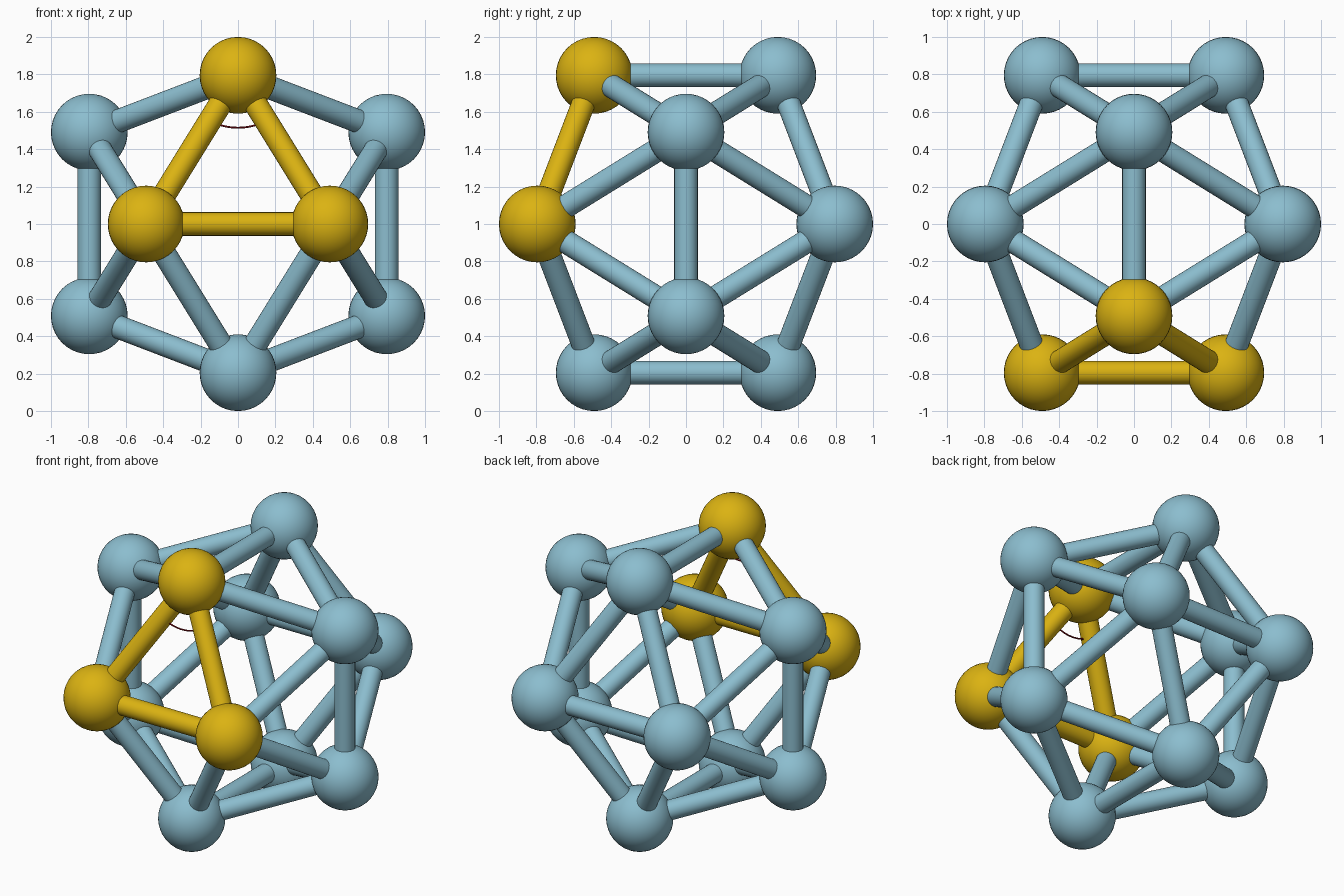
import bpy, math
from mathutils import Vector

if "Cube" in bpy.data.objects:
    bpy.data.objects.remove(bpy.data.objects["Cube"])

A, B = 0.491, 0.795          # golden-ratio half sides of the icosahedron
BALL_R, ROD_R = 0.205, 0.063
CENTRE = Vector((0, 0, 1))


def material(name, rgb):
    m = bpy.data.materials.new(name)
    m.diffuse_color = (*rgb, 1)
    m.use_nodes = True
    m.node_tree.nodes["Principled BSDF"].inputs["Base Color"].default_value = m.diffuse_color
    return m


blue = material("pale blue", (0.26, 0.51, 0.62))
gold = material("gold", (0.71, 0.45, 0.006))
red = material("dark red", (0.19, 0.003, 0.006))


def finish(name, mat):
    ob = bpy.context.object
    ob.name = name
    ob.data.materials.append(mat)
    bpy.ops.object.shade_smooth_by_angle(angle=math.radians(40))
    return ob


# Twelve corners: three crossed golden rectangles
corners = []
for s in (-1, 1):
    for t in (-1, 1):
        corners += [Vector((s * A, t * B, 0)),
                    Vector((0, s * A, t * B)),
                    Vector((s * B, 0, t * A))]


# The highlighted face is at the front, upper half
def is_gold(p):
    return (p - Vector((0, -B, A))).length < 0.7 and p.y < -0.4 and p.z > -0.1


# Balls
for p in corners:
    bpy.ops.mesh.primitive_uv_sphere_add(segments=40, ring_count=20, radius=BALL_R,
                                         location=CENTRE + p)
    finish("corner_ball", gold if is_gold(p) else blue)

# Rods along the thirty shortest corner pairs
for i, p in enumerate(corners):
    for q in corners[:i]:
        d = q - p
        if d.length > 1.2:
            continue
        bpy.ops.mesh.primitive_cylinder_add(
            vertices=28, radius=ROD_R, depth=d.length, location=CENTRE + (p + q) / 2,
            rotation=d.to_track_quat('Z', 'Y').to_euler())
        finish("edge_rod", gold if is_gold(p) and is_gold(q) else blue)

# Angle arc lying in the plane of the highlighted face
apex = CENTRE + Vector((0, -A, B))
down = Vector((0, A - B, -B)).normalized()
curve = bpy.data.curves.new("angle_arc", 'CURVE')
curve.dimensions = '3D'
curve.bevel_depth = 0.005
curve.bevel_resolution = 2
spline = curve.splines.new('POLY')
N = 24
spline.points.add(N)
for k in range(N + 1):
    t = math.radians(-30 + 60 * k / N)
    p = apex + 0.3 * (down * math.cos(t) + Vector((1, 0, 0)) * math.sin(t))
    spline.points[k].co = (*p, 1)
curve.materials.append(red)
bpy.context.collection.objects.link(bpy.data.objects.new("angle_arc", curve))
